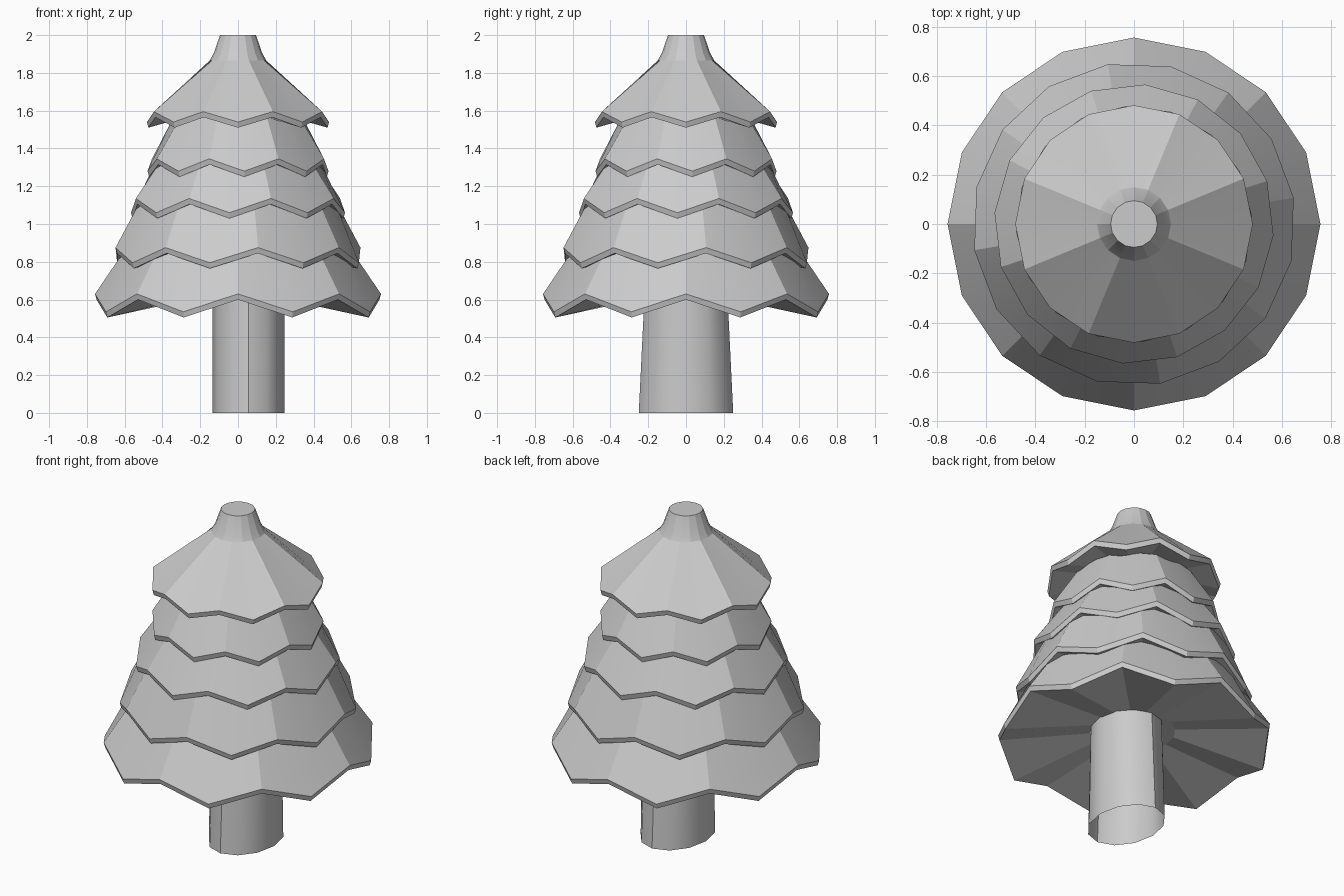
import bpy, bmesh, math

if "Cube" in bpy.data.objects:
    bpy.data.objects.remove(bpy.data.objects["Cube"])


def add_object(name, bm, angle):
    bmesh.ops.recalc_face_normals(bm, faces=bm.faces)
    mesh = bpy.data.meshes.new(name)
    bm.to_mesh(mesh)
    bm.free()
    obj = bpy.data.objects.new(name, mesh)
    bpy.context.collection.objects.link(obj)
    bpy.ops.object.select_all(action='DESELECT')
    bpy.context.view_layer.objects.active = obj
    obj.select_set(True)
    bpy.ops.object.shade_smooth_by_angle(angle=math.radians(angle))
    return obj


def bridge(bm, a, b):
    n = len(a)
    for i in range(n):
        bm.faces.new((a[i], a[(i + 1) % n], b[(i + 1) % n], b[i]))


def branch_tier(name, turn, radius, low, high, upper, sides=16):
    """Closed skirt with a zigzag rim; turn = degrees of a low tip from the front."""
    bm = bmesh.new()

    def ring(r, z_low, z_high):
        verts = []
        for i in range(sides):
            a = math.radians(270 + turn + i * 360 / sides)
            z = z_high if i % 2 else z_low
            verts.append(bm.verts.new((r * math.cos(a), r * math.sin(a), z)))
        return verts

    rings = [ring(0.23, high + 0.02, high + 0.02),
             ring(radius - 0.008, low, high),
             ring(radius, low + 0.03, high + 0.03)]
    rings += [ring(r, z, z) for r, z in upper]
    for a, b in zip(rings, rings[1:]):
        bridge(bm, a, b)
    bm.faces.new(rings[0])
    bm.faces.new(rings[-1])
    return add_object(name, bm, 14)


# Branch tiers, bottom to top, each turned a little further
branch_tier("branch_tier_1", -22.5, 0.757, 0.505, 0.60, [(0.56, 0.92)])
branch_tier("branch_tier_2", -13.2, 0.657, 0.765, 0.845, [(0.53, 1.11)])
branch_tier("branch_tier_3", -4.6, 0.568, 1.03, 1.105, [(0.44, 1.32)])
branch_tier("branch_tier_4", 4.0, 0.48, 1.25, 1.315, [(0.34, 1.57)])
# Top tier runs up into the blunt tip
branch_tier("branch_tier_top", 0, 0.482, 1.51, 1.565,
            [(0.15, 1.865), (0.128, 1.905), (0.095, 2.0)])

# Trunk: open at the bottom, off centre, tapering only front to back
bm = bmesh.new()
loops = []
for z, ry in ((0, 0.25), (0.72, 0.215)):
    loops.append([bm.verts.new((0.055 + 0.19 * math.cos(math.radians(i * 30)),
                                ry * math.sin(math.radians(i * 30)), z))
                  for i in range(12)])
bridge(bm, loops[0], loops[1])
add_object("trunk", bm, 35)
